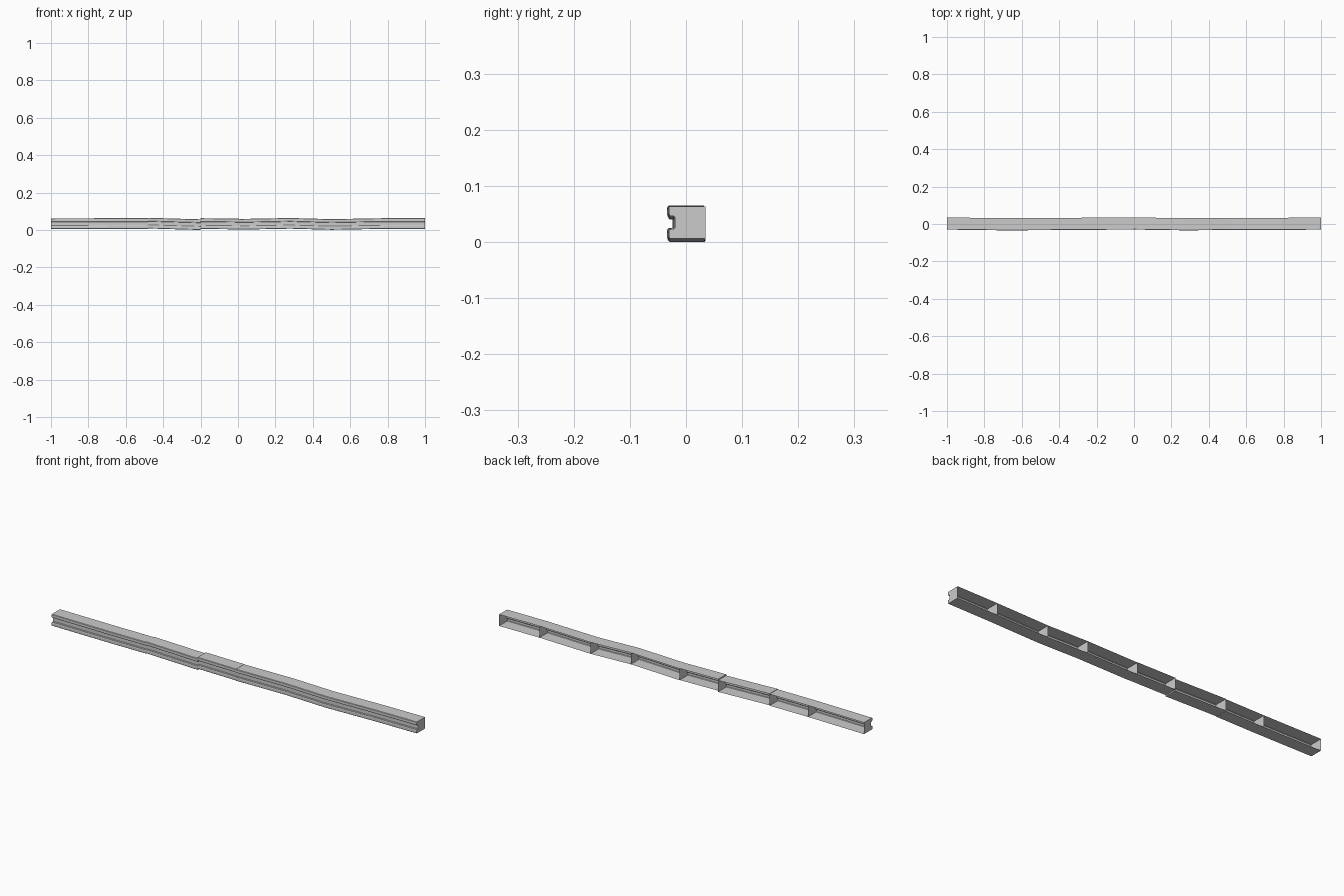
import bpy, bmesh

if "Cube" in bpy.data.objects:
    bpy.data.objects.remove(bpy.data.objects["Cube"])

# Joint stations: x, back edge y, top z on the left side and right side of the joint
JOINTS = [
    (-1.00, 0.035, 0.062, 0.062),
    (-0.69, 0.031, 0.063, 0.063),
    (-0.48, 0.032, 0.063, 0.065),
    (-0.20, 0.034, 0.057, 0.063),
    (0.01, 0.035, 0.060, 0.059),
    (0.28, 0.031, 0.064, 0.064),
    (0.50, 0.033, 0.058, 0.058),
    (0.78, 0.033, 0.063, 0.063),
    (1.00, 0.035, 0.063, 0.063),
]
HEIGHT = 0.057

# Lower half of the grooved section, y from the back edge, z from the bottom
LOWER = [(0, 0), (-0.063, 0), (-0.065, 0.002), (-0.065, 0.014),
         (-0.063, 0.017), (-0.057, 0.017), (-0.055, 0.019)]
PROFILE = LOWER + [(y, HEIGHT - z) for y, z in reversed(LOWER)]


def ring(bm, x, back, top):
    return [bm.verts.new((x, back + y, top - HEIGHT + z)) for y, z in PROFILE]


def rail_segment(index, left, right):
    """One grooved length, capped at both ends and open toward the wall."""
    bm = bmesh.new()
    a = ring(bm, left[0], left[1], left[3])
    b = ring(bm, right[0], right[1], right[2])
    for i in range(len(a) - 1):
        bm.faces.new((a[i], a[i + 1], b[i + 1], b[i]))
    bm.faces.new(list(reversed(a)))
    bm.faces.new(b)
    bmesh.ops.recalc_face_normals(bm, faces=bm.faces)
    # outward check: the upper flange must face up
    bm.faces.ensure_lookup_table()
    bm.normal_update()
    if bm.faces[len(a) - 2].normal.z < 0:
        bmesh.ops.reverse_faces(bm, faces=bm.faces)
    mesh = bpy.data.meshes.new(f"rail_segment_{index}")
    bm.to_mesh(mesh)
    bm.free()
    obj = bpy.data.objects.new(mesh.name, mesh)
    bpy.context.collection.objects.link(obj)


# Slightly uneven lengths laid end to end
for n, (left, right) in enumerate(zip(JOINTS, JOINTS[1:]), 1):
    rail_segment(n, left, right)
